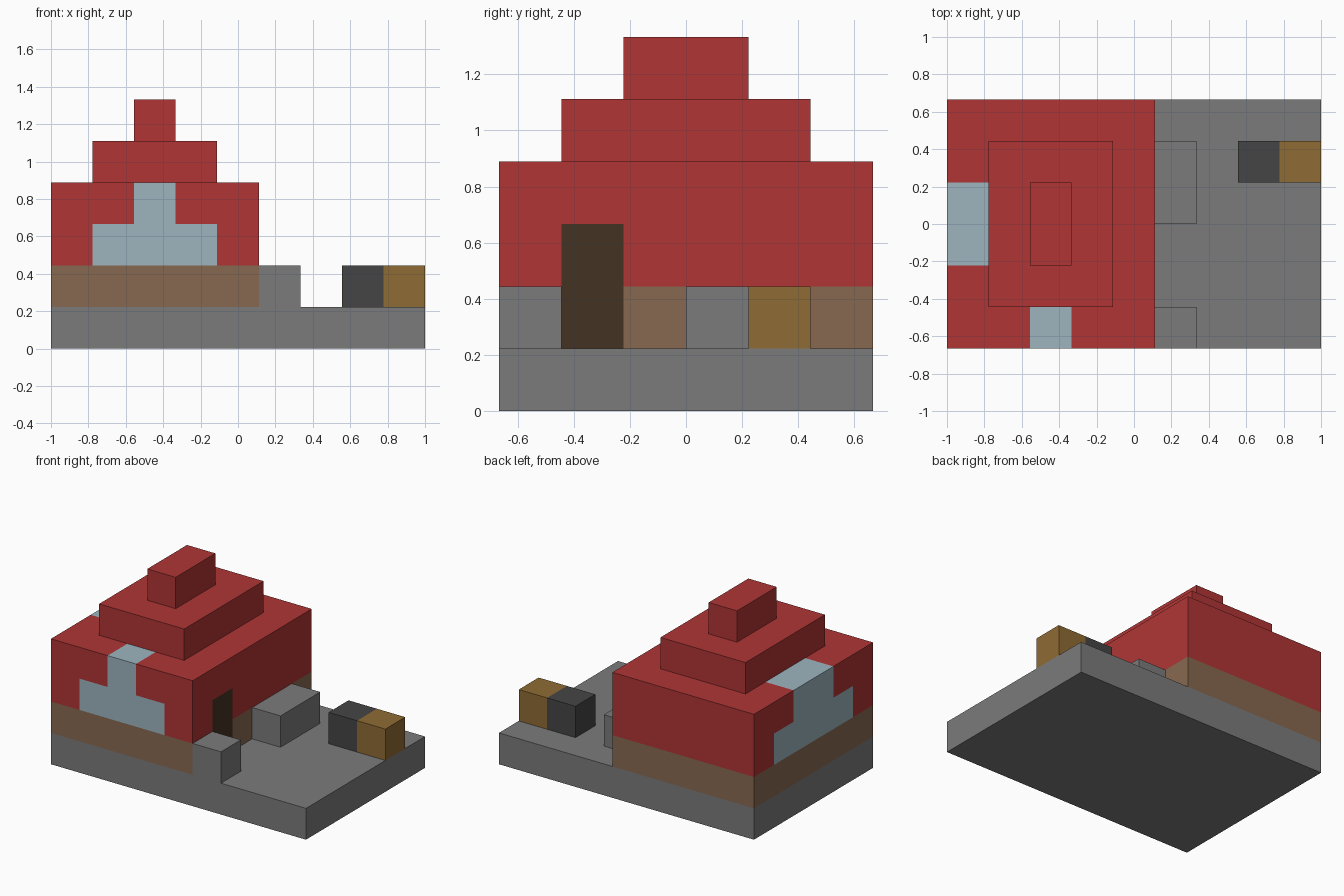
import bpy, bmesh
from math import floor
from mathutils import Vector

cube = bpy.data.objects.get("Cube")
if cube:
    bpy.data.objects.remove(cube, do_unlink=True)

U = 2 / 9                                # one block
ORIGIN = Vector((-1, -3 * U, 0))         # front corner of the block grid


def material(name, hex_code):
    srgb = [int(hex_code[i:i + 2], 16) / 255 for i in (0, 2, 4)]
    color = [c / 12.92 if c <= 0.04045 else ((c + 0.055) / 1.055) ** 2.4 for c in srgb] + [1]
    mat = bpy.data.materials.new(name)
    mat.use_nodes = True
    mat.diffuse_color = color
    bsdf = mat.node_tree.nodes["Principled BSDF"]
    bsdf.inputs["Base Color"].default_value = color
    bsdf.inputs["Roughness"].default_value = 0.9
    return mat


stone = material("stone_grey", "7B7B7B")
brick = material("roof_red", "B03535")
timber = material("timber_brown", "876950")
glass = material("window_blue", "9DB5BF")
door = material("door_dark_brown", "443322")
gold = material("crate_gold", "8F6B34")
coal = material("crate_charcoal", "454545")


def block(name, lo, hi, mats, rule=None):
    """Box between two block-grid corners; a rule splits it into unit faces and colours them."""
    lo, hi = Vector(lo), Vector(hi)
    bm = bmesh.new()
    bmesh.ops.create_cube(bm, size=1)
    for v in bm.verts:
        v.co = Vector([h if c > 0 else l for c, l, h in zip(v.co, lo, hi)])
    if rule:
        for axis in range(3):
            normal = Vector([float(i == axis) for i in range(3)])
            for k in range(int(lo[axis]) + 1, int(hi[axis])):
                bmesh.ops.bisect_plane(bm, geom=bm.verts[:] + bm.edges[:] + bm.faces[:],
                                       plane_co=normal * k, plane_no=normal)
        bm.normal_update()
        for f in bm.faces:
            cell = f.calc_center_median() - f.normal * 0.5
            f.material_index = mats.index(rule(*[floor(c) for c in cell]))
    for v in bm.verts:
        v.co = v.co * U + ORIGIN
    mesh = bpy.data.meshes.new(name)
    bm.to_mesh(mesh)
    bm.free()
    for m in mats:
        mesh.materials.append(m)
    obj = bpy.data.objects.new(name, mesh)
    bpy.context.collection.objects.link(obj)
    return obj


def wall_color(x, y, z):
    # Doorway on the yard side
    if x == 4 and y == 1 and z < 3:
        return door
    # Timber footing course
    if z == 1:
        return timber
    # Stepped windows on the front and the outer side wall
    step = z - 2
    if y == 0 and 1 + step <= x <= 3 - step:
        return glass
    if x == 0 and 1 + step <= y <= 4 - step:
        return glass
    return brick


# Ground slab and house
block("ground_slab", (0, 0, 0), (9, 6, 1), [stone])
block("house_walls", (0, 0, 1), (5, 6, 4), [brick, timber, glass, door], wall_color)
block("roof_lower_tier", (1, 1, 4), (4, 5, 5), [brick])
block("roof_upper_tier", (2, 2, 5), (3, 4, 6), [brick])

# Yard blocks
block("front_stone_block", (5, 0, 1), (6, 1, 2), [stone])
block("long_stone_block", (5, 3, 1), (6, 5, 2), [stone])
block("charcoal_crate", (7, 4, 1), (8, 5, 2), [coal])
block("gold_crate", (8, 4, 1), (9, 5, 2), [gold])
